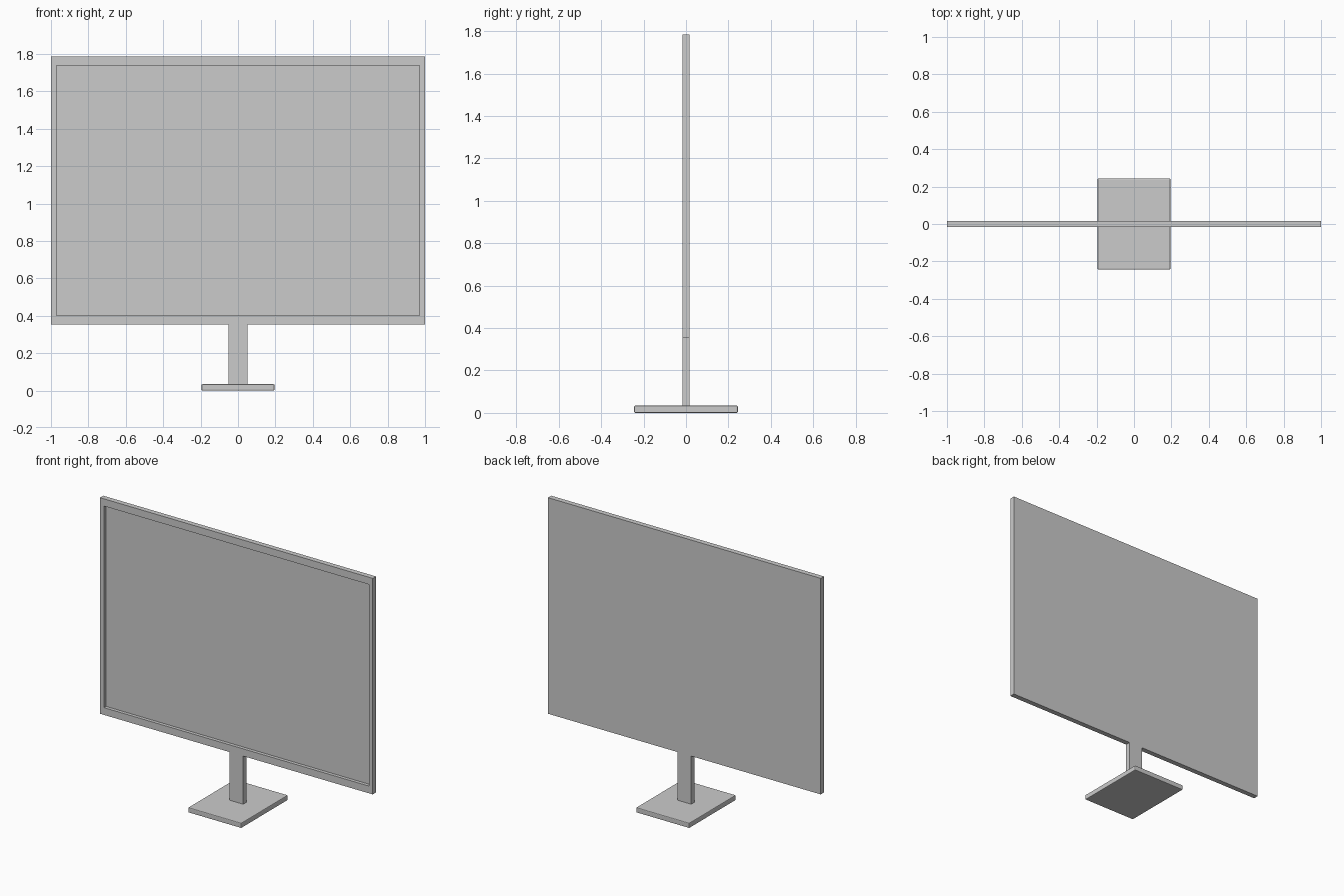
import bpy
import bmesh

default_cube = bpy.data.objects.get("Cube")
if default_cube:
    bpy.data.objects.remove(default_cube, do_unlink=True)

# Single plain grey finish
GREY = (0.6, 0.6, 0.6, 1.0)
grey = bpy.data.materials.new("plain_grey")
grey.use_nodes = True
grey.diffuse_color = GREY
grey.node_tree.nodes["Principled BSDF"].inputs["Base Color"].default_value = GREY


def box(name, width, depth, bottom, top):
    """Box centred on x and y, spanning bottom to top."""
    bm = bmesh.new()
    bmesh.ops.create_cube(bm, size=1)
    for v in bm.verts:
        v.co.x *= width
        v.co.y *= depth
        v.co.z = top if v.co.z > 0 else bottom
    mesh = bpy.data.meshes.new(name)
    bm.to_mesh(mesh)
    bm.free()
    mesh.materials.append(grey)
    obj = bpy.data.objects.new(name, mesh)
    bpy.context.collection.objects.link(obj)
    return obj


THICKNESS = 0.034
PANEL_BOTTOM, PANEL_TOP = 0.353, 1.785
BEZEL_X, BEZEL_Z = 0.04, 0.048
RECESS = 0.022

# Stand: softened foot plate and flat neck
base = box("stand_base", 0.39, 0.488, 0, 0.034)
bevel = base.modifiers.new("soft_edges", "BEVEL")
bevel.width = 0.005
bevel.segments = 2
box("stand_neck", 0.1, THICKNESS, 0.03, PANEL_BOTTOM)

# Display panel with the screen recessed into its front
panel = box("display_panel", 2, THICKNESS, PANEL_BOTTOM, PANEL_TOP)
bm = bmesh.new()
bm.from_mesh(panel.data)
bm.normal_update()
screen = min(bm.faces, key=lambda f: f.normal.y)
bmesh.ops.inset_individual(bm, faces=[screen], thickness=BEZEL_X)
middle = (PANEL_BOTTOM + PANEL_TOP) / 2
for v in screen.verts:
    v.co.z = PANEL_TOP - BEZEL_Z if v.co.z > middle else PANEL_BOTTOM + BEZEL_Z
pushed = bmesh.ops.extrude_discrete_faces(bm, faces=[screen])["faces"][0]
for v in pushed.verts:
    v.co.y += RECESS
bmesh.ops.recalc_face_normals(bm, faces=bm.faces)
bm.to_mesh(panel.data)
bm.free()
